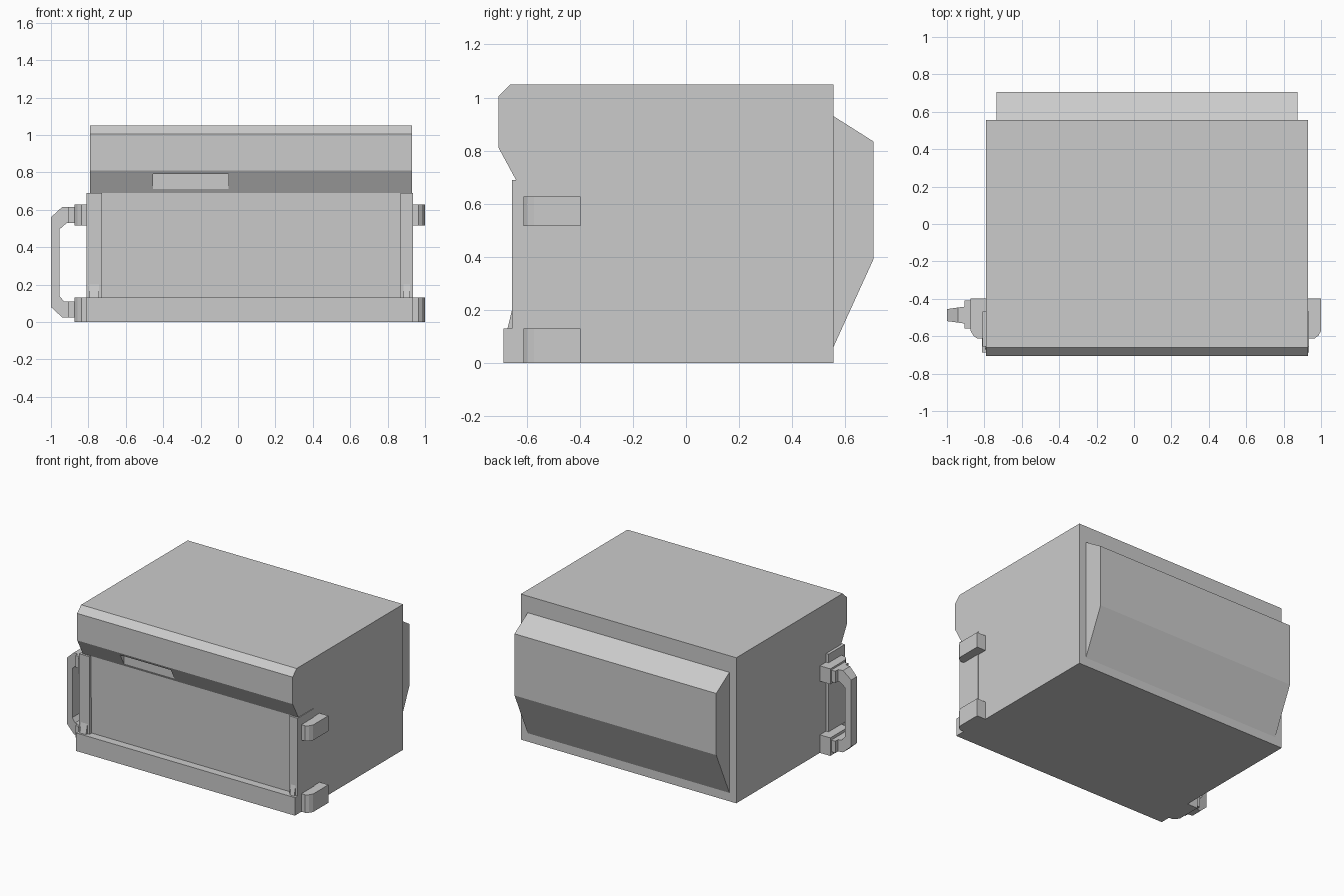
import bpy, bmesh

if "Cube" in bpy.data.objects:
    bpy.data.objects.remove(bpy.data.objects["Cube"])


def prism(name, profile, axis, lo, hi):
    """Extrude a 2D profile along axis 'x' (y,z), 'y' (x,z) or 'z' (x,y).
    lo and hi are numbers, or functions of the first profile coordinate."""
    def place(p, t):
        t = t(p[0]) if callable(t) else t
        a, b = p
        return {'x': (t, a, b), 'y': (a, t, b), 'z': (a, b, t)}[axis]

    bm = bmesh.new()
    v0 = [bm.verts.new(place(p, lo)) for p in profile]
    v1 = [bm.verts.new(place(p, hi)) for p in profile]
    n = len(profile)
    bm.faces.new(v0)
    bm.faces.new(v1)
    for i in range(n):
        j = (i + 1) % n
        bm.faces.new((v0[i], v0[j], v1[j], v1[i]))
    bmesh.ops.recalc_face_normals(bm, faces=bm.faces)
    me = bpy.data.meshes.new(name)
    bm.to_mesh(me)
    bm.free()
    ob = bpy.data.objects.new(name, me)
    bpy.context.scene.collection.objects.link(ob)
    return ob


def box(name, x0, x1, y0, y1, z0, z1):
    return prism(name, [(x0, y0), (x1, y0), (x1, y1), (x0, y1)], 'z', z0, z1)


# Main housing with overhanging top and recessed front
body = prism("housing", [
    (-0.655, 0), (-0.655, 0.05), (-0.63, 0.13), (-0.64, 0.69), (-0.705, 0.81),
    (-0.705, 1.005), (-0.66, 1.05), (0.555, 1.05), (0.555, 0)], 'x', -0.79, 0.93)

# Finger slot cut into the sloped underside of the overhang
cutter = box("slot_cutter", -0.455, -0.05, -0.75, -0.652, 0.71, 0.79)
cutter.hide_render = True
cutter.hide_viewport = True
cut = body.modifiers.new("slot", 'BOOLEAN')
cut.operation = 'DIFFERENCE'
cut.solver = 'EXACT'
cut.object = cutter

# Bottom sill
box("front_sill", -0.812, 0.935, -0.687, -0.60, 0, 0.13)

# Bulge on the back
prism("back_bulge", [(0.55, 0.05), (0.705, 0.39), (0.705, 0.835),
                     (0.555, 0.93), (0.55, 0.93)], 'x', -0.735, 0.875)

# Front corner posts with small gussets at their feet
for side, x0, x1 in (("left", -0.81, -0.727), ("right", 0.868, 0.935)):
    box(f"{side}_post", x0, x1, -0.655, -0.468, 0.002, 0.69)
    prism(f"{side}_post_gusset", [(-0.672, 0.13), (-0.655, 0.2), (-0.65, 0.13)],
          'x', x0 + 0.016, x1 - 0.016)

# Hinge and handle mounts on both sides
for level, z0, z1 in (("lower", 0, 0.13), ("upper", 0.517, 0.628)):
    for side, s, root, tip in (("left", -1, 0.785, 0.873), ("right", 1, 0.925, 1.0)):
        prism(f"{side}_{level}_mount", [
            (s * root, -0.612), (s * (tip - 0.035), -0.612), (s * (tip - 0.015), -0.598),
            (s * tip, -0.572), (s * tip, -0.398), (s * root, -0.398)], 'z', z0, z1)

# Pads joining the handle to the left mounts
for level, z0, z1 in (("lower", 0.025, 0.11), ("upper", 0.53, 0.615)):
    box(f"{level}_handle_pad", -0.905, -0.865, -0.56, -0.41, z0, z1)

# Bent door handle, thinner towards its outer edge
def half(x):
    return 0.032 + (x + 1.0) * 0.14

prism("handle", [
    (-0.90, 0.615), (-0.94, 0.615), (-1.0, 0.56), (-1.0, 0.08), (-0.94, 0.025),
    (-0.90, 0.025), (-0.90, 0.11), (-0.93, 0.11), (-0.955, 0.14), (-0.955, 0.495),
    (-0.915, 0.53), (-0.90, 0.53)],
    'y', lambda x: -0.487 - half(x), lambda x: -0.487 + half(x))
